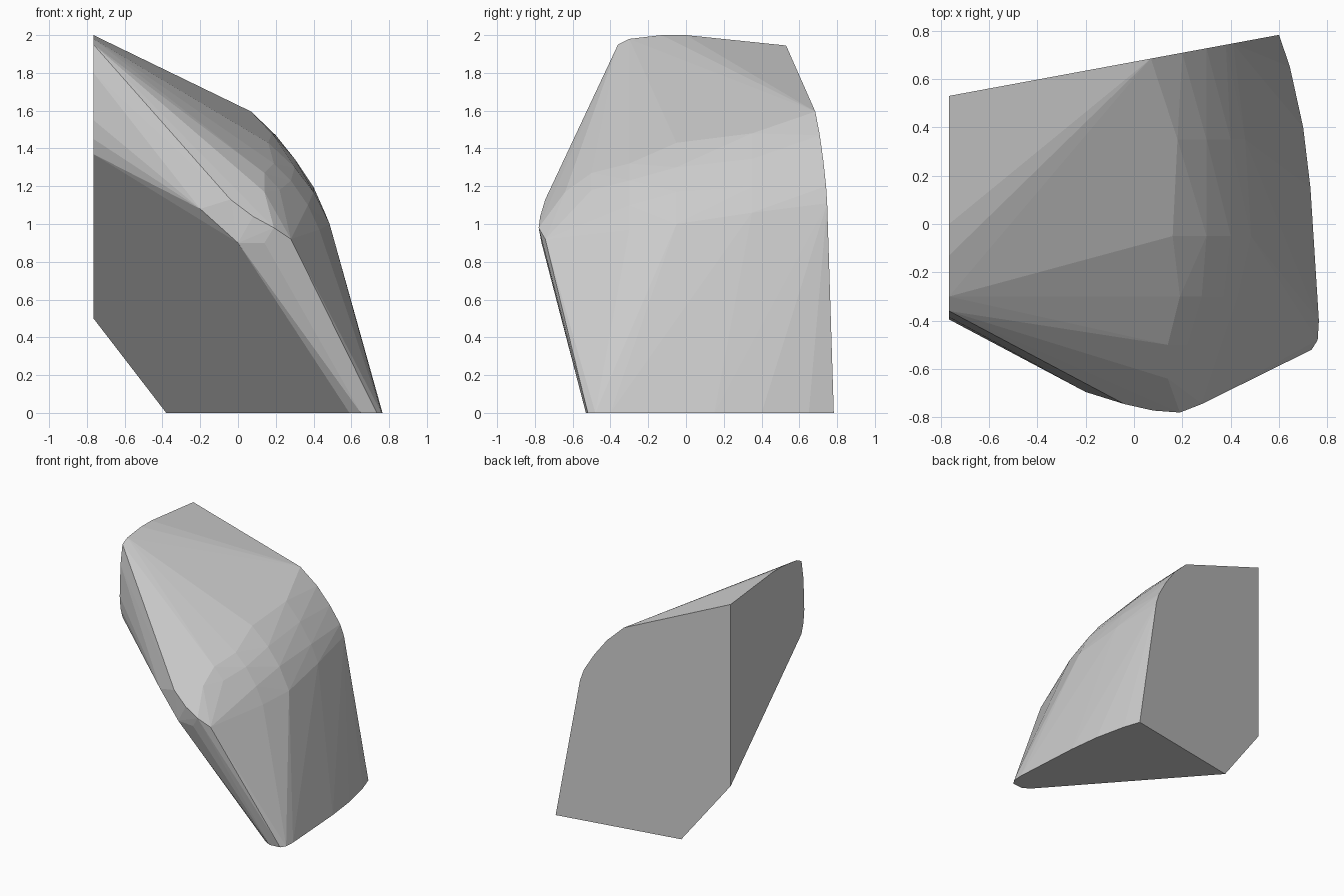
import bpy, bmesh
from math import radians

def back_y(x):
    # vertical flat break at the back
    return 0.53 + (x + 0.765) * 0.185

points = []

# Back break: (x, z) outline
back = [(-0.765, 0.5), (-0.38, 0), (0.6, 0), (0.41, 1.11), (0.38, 1.2),
        (0.3, 1.335), (0.2, 1.47), (0.07, 1.595), (-0.765, 1.945)]
points += [(x, back_y(x), z) for x, z in back]

# Left break: (y, z) outline
left = [(0, 2), (-0.13, 2), (-0.3, 1.98), (-0.36, 1.95), (-0.385, 1.8),
        (-0.395, 1.55), (-0.385, 1.45), (-0.36, 1.37)]
points += [(-0.765, y, z) for y, z in left]

# Bottom break: (x, y) outline
bottom = [(0.645, 0.65), (0.7, 0.4), (0.73, 0.15), (0.745, -0.1), (0.765, -0.4),
          (0.76, -0.48), (0.735, -0.52), (0.65, -0.53), (0.59, -0.497)]
points += [(x, y, 0) for x, y in bottom]

# Rounded shoulder: (x, z) profiles at several depths y
shoulder = {
    0.35: [(0.18, 1.48), (0.3, 1.345), (0.4, 1.195), (0.46, 1.06)],
    -0.05: [(0.16, 1.43), (0.3, 1.3), (0.4, 1.17), (0.485, 1.0)],
    -0.3: [(0.19, 1.32), (0.28, 1.23), (0.37, 1.1), (0.43, 0.97)],
    -0.5: [(0.14, 1.27), (0.22, 1.18), (0.31, 1.02)],
    -0.64: [(0.14, 1.17), (0.22, 1.07)],
}
points += [(x, y, z) for y, prof in shoulder.items() for x, z in prof]

# Front nose
points += [(-0.3, -0.64, 1.2), (-0.2, -0.695, 1.08), (-0.04, -0.745, 1.13),
           (0.08, -0.772, 1.04), (0.19, -0.78, 0.98), (0.0, -0.752, 0.9),
           (0.14, -0.765, 0.9), (0.28, -0.745, 0.92)]

# Rock: convex hull with the flat breaks merged into single faces
bm = bmesh.new()
for p in points:
    bm.verts.new(p)
hull = bmesh.ops.convex_hull(bm, input=bm.verts)
inside = [v for v in bm.verts if not v.link_faces]
bmesh.ops.delete(bm, geom=inside, context='VERTS')
bmesh.ops.dissolve_limit(bm, angle_limit=radians(1), verts=bm.verts, edges=bm.edges)
bmesh.ops.recalc_face_normals(bm, faces=bm.faces)

mesh = bpy.data.meshes.new("rock")
bm.to_mesh(mesh)
bm.free()
rock = bpy.data.objects.new("rock", mesh)
bpy.context.collection.objects.link(rock)
